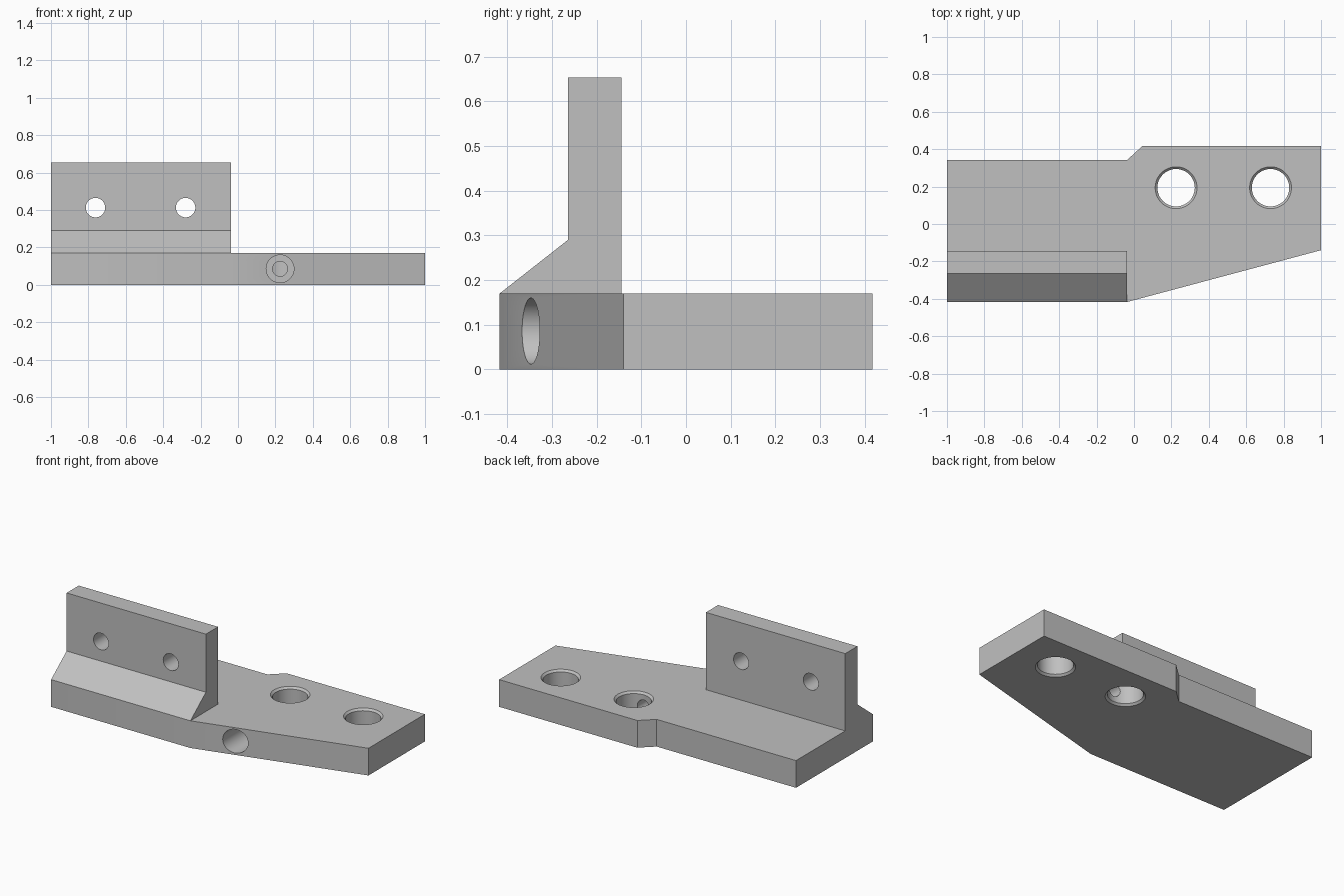
import bpy, bmesh, math
from mathutils import Matrix

cube = bpy.data.objects.get("Cube")
if cube:
    bpy.data.objects.remove(cube, do_unlink=True)

grey = bpy.data.materials.new("plain grey")
grey.use_nodes = True
COLOUR = (0.53, 0.53, 0.53, 1)
grey.diffuse_color = COLOUR
grey.node_tree.nodes["Principled BSDF"].inputs["Base Color"].default_value = COLOUR

T = 0.17           # base thickness
X_STEP = -0.037    # right section ends here
FRONT, BACK = -0.417, 0.417


def finish(name, bm):
    bmesh.ops.recalc_face_normals(bm, faces=bm.faces)
    mesh = bpy.data.meshes.new(name)
    bm.to_mesh(mesh)
    bm.free()
    mesh.materials.append(grey)
    obj = bpy.data.objects.new(name, mesh)
    bpy.context.collection.objects.link(obj)
    return obj


def prism(name, points, offset):
    """Extrude a flat outline along a vector."""
    bm = bmesh.new()
    face = bm.faces.new([bm.verts.new(p) for p in points])
    ext = bmesh.ops.extrude_face_region(bm, geom=[face])
    moved = [g for g in ext["geom"] if isinstance(g, bmesh.types.BMVert)]
    bmesh.ops.translate(bm, verts=moved, vec=offset)
    return finish(name, bm)


def turned(name, profile, centre, along_y=False, n=48):
    """Solid of revolution from (radius, height) steps."""
    bm = bmesh.new()
    rings = [[bm.verts.new((r * math.cos(2 * math.pi * i / n),
                            r * math.sin(2 * math.pi * i / n), h))
              for i in range(n)] for r, h in profile]
    for a, b in zip(rings, rings[1:]):
        for i in range(n):
            j = (i + 1) % n
            bm.faces.new((a[i], a[j], b[j], b[i]))
    bm.faces.new(rings[0])
    bm.faces.new(rings[-1])
    m = Matrix.Translation(centre)
    if along_y:
        m = m @ Matrix.Rotation(-math.pi / 2, 4, "X")
    bmesh.ops.transform(bm, matrix=m, verts=bm.verts)
    return finish(name, bm)


def combine(target, other, operation):
    """Apply a boolean and drop the helper."""
    other.hide_render = True
    mod = target.modifiers.new(operation, "BOOLEAN")
    mod.operation, mod.solver, mod.object = operation, "EXACT", other
    bpy.context.view_layer.objects.active = target
    bpy.ops.object.modifier_apply(modifier=mod.name)
    bpy.data.objects.remove(other, do_unlink=True)


# Base plate with tapered front and stepped back edge
outline = [(-1, FRONT), (X_STEP, FRONT), (1, -0.14), (1, BACK),
           (0.045, BACK), (X_STEP, 0.342), (-1, 0.342)]
bracket = prism("mounting_bracket", [(x, y, 0) for x, y in outline], (0, 0, T))

# Upright flange with sloped foot
section = [(FRONT, T), (-0.264, 0.29), (-0.264, 0.653), (-0.144, 0.653), (-0.144, T)]
upright = prism("upright_flange", [(-1, y, z) for y, z in section], (X_STEP + 1, 0, 0))
combine(bracket, upright, "UNION")

# Chamfered vertical holes through the base
R, C = 0.1, 0.012
bore = [(R + 2 * C, -C), (R, C), (R, T - C), (R + 2 * C, T + C)]
for x in (0.225, 0.73):
    combine(bracket, turned("plate_hole_cutter", bore, (x, 0.194, 0)), "DIFFERENCE")

# Stepped bore from the slanted front edge into the nearer hole
stepped = [(0.074, -0.5), (0.074, -0.06), (0.04, -0.06), (0.04, 0.18)]
combine(bracket, turned("side_bore_cutter", stepped, (0.225, 0, 0.086), True), "DIFFERENCE")

# Small holes through the upright
for x in (-0.762, -0.28):
    combine(bracket, turned("flange_hole_cutter", [(0.052, -0.5), (0.052, 0)],
                            (x, 0, 0.413), True), "DIFFERENCE")

# Smooth hole walls, crisp edges
bpy.ops.object.select_all(action="DESELECT")
bracket.select_set(True)
bpy.context.view_layer.objects.active = bracket
bpy.ops.object.shade_smooth_by_angle(angle=math.radians(25))
